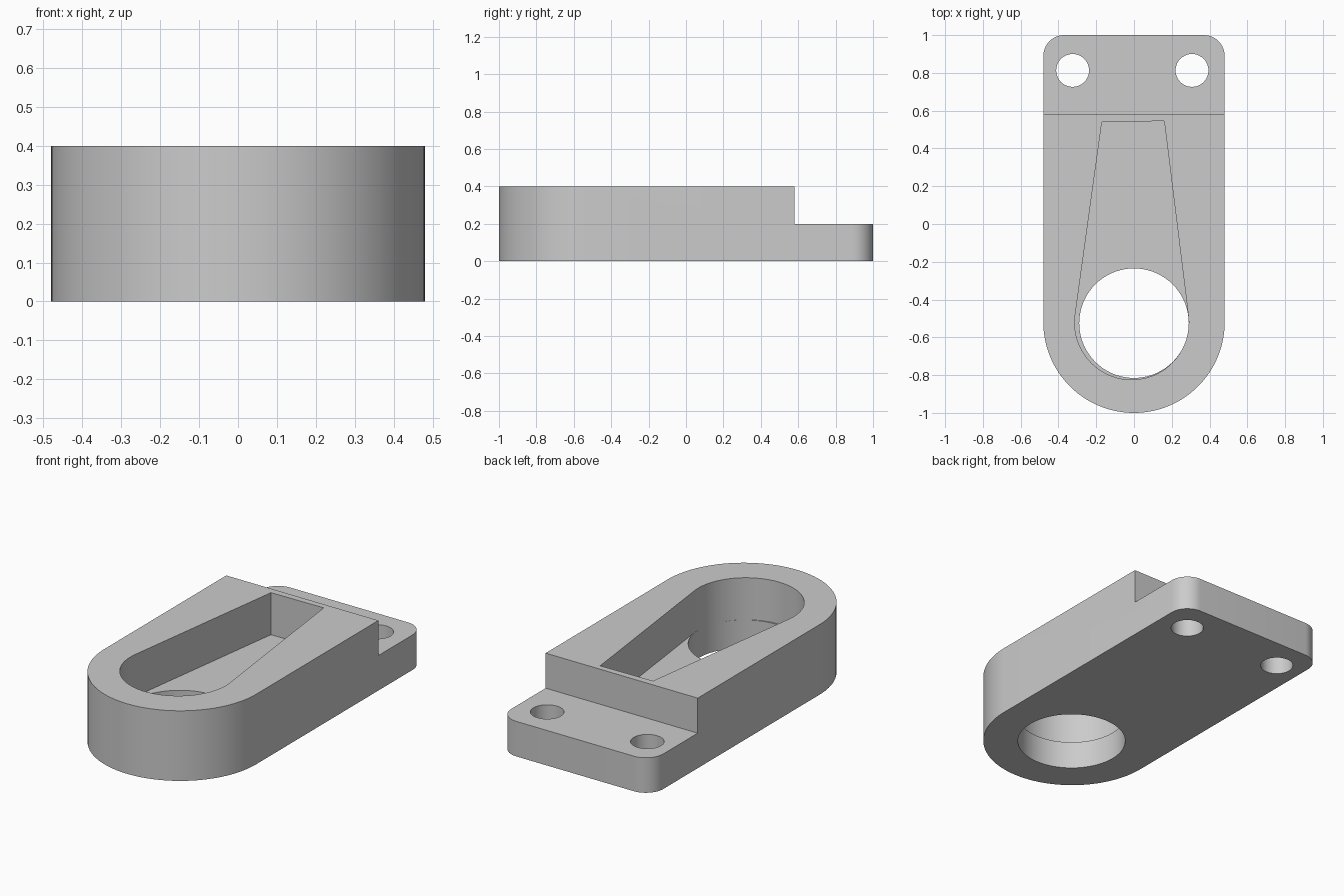
import bpy, bmesh
from math import sin, cos, radians

cube = bpy.data.objects.get("Cube")
if cube:
    bpy.data.objects.remove(cube, do_unlink=True)

grey = bpy.data.materials.new("plain grey")
grey.use_nodes = True
colour = (0.6, 0.6, 0.6, 1)
grey.diffuse_color = colour
grey.node_tree.nodes["Principled BSDF"].inputs["Base Color"].default_value = colour


def arc(cx, cy, r, start, end, steps):
    """Points along an arc, angles in degrees."""
    angles = [radians(start + (end - start) * i / steps) for i in range(steps + 1)]
    return [(cx + r * cos(a), cy + r * sin(a)) for a in angles]


def prism(name, outline, bottom, top):
    """Extrude a counter-clockwise outline between two heights."""
    bm = bmesh.new()
    base = bm.faces.new([bm.verts.new((x, y, bottom)) for x, y in outline])
    side = bmesh.ops.extrude_face_region(bm, geom=[base])
    raised = [v for v in side["geom"] if isinstance(v, bmesh.types.BMVert)]
    bmesh.ops.translate(bm, verts=raised, vec=(0, 0, top - bottom))
    bmesh.ops.recalc_face_normals(bm, faces=bm.faces)
    mesh = bpy.data.meshes.new(name)
    bm.to_mesh(mesh)
    bm.free()
    mesh.materials.append(grey)
    obj = bpy.data.objects.new(name, mesh)
    bpy.context.collection.objects.link(obj)
    return obj


def circle(cx, cy, r, sides):
    return arc(cx, cy, r, 0, 360, sides)[:-1]


# Body: round nose at the front, small rounded corners at the back
half, nose_y, corner = 0.48, -0.52, 0.11
outline = (arc(0, nose_y, half, 180, 360, 64)
           + arc(half - corner, 1 - corner, corner, 0, 90, 12)
           + arc(corner - half, 1 - corner, corner, 90, 180, 12))
body = prism("bracket_body", outline, 0, 0.4)

# Cutters: mounting step, tapered pocket, nose bore and two screw holes
pocket = [(0.16, 0.545), (-0.17, 0.54)] + arc(-0.012, -0.522, 0.302, 172, 367, 64)
cutters = [
    prism("step_cutter", [(-1, 0.58), (1, 0.58), (1, 2), (-1, 2)], 0.2, 1),
    prism("pocket_cutter", pocket, 0.16, 1),
    prism("bore_cutter", circle(0, -0.525, 0.29, 72), -1, 0.3),
    prism("left_screw_cutter", circle(0.307, 0.813, 0.087, 40), -1, 1),
    prism("right_screw_cutter", circle(-0.325, 0.813, 0.087, 40), -1, 1),
]

bpy.ops.object.select_all(action="DESELECT")
bpy.context.view_layer.objects.active = body
body.select_set(True)
for cutter in cutters:
    cutter.hide_render = True
    mod = body.modifiers.new(cutter.name, "BOOLEAN")
    mod.operation = "DIFFERENCE"
    mod.solver = "EXACT"
    mod.object = cutter
    bpy.ops.object.modifier_apply(modifier=mod.name)
    bpy.data.objects.remove(cutter, do_unlink=True)

# Smooth curved walls, sharp rims
bpy.ops.object.shade_smooth_by_angle(angle=radians(30))
